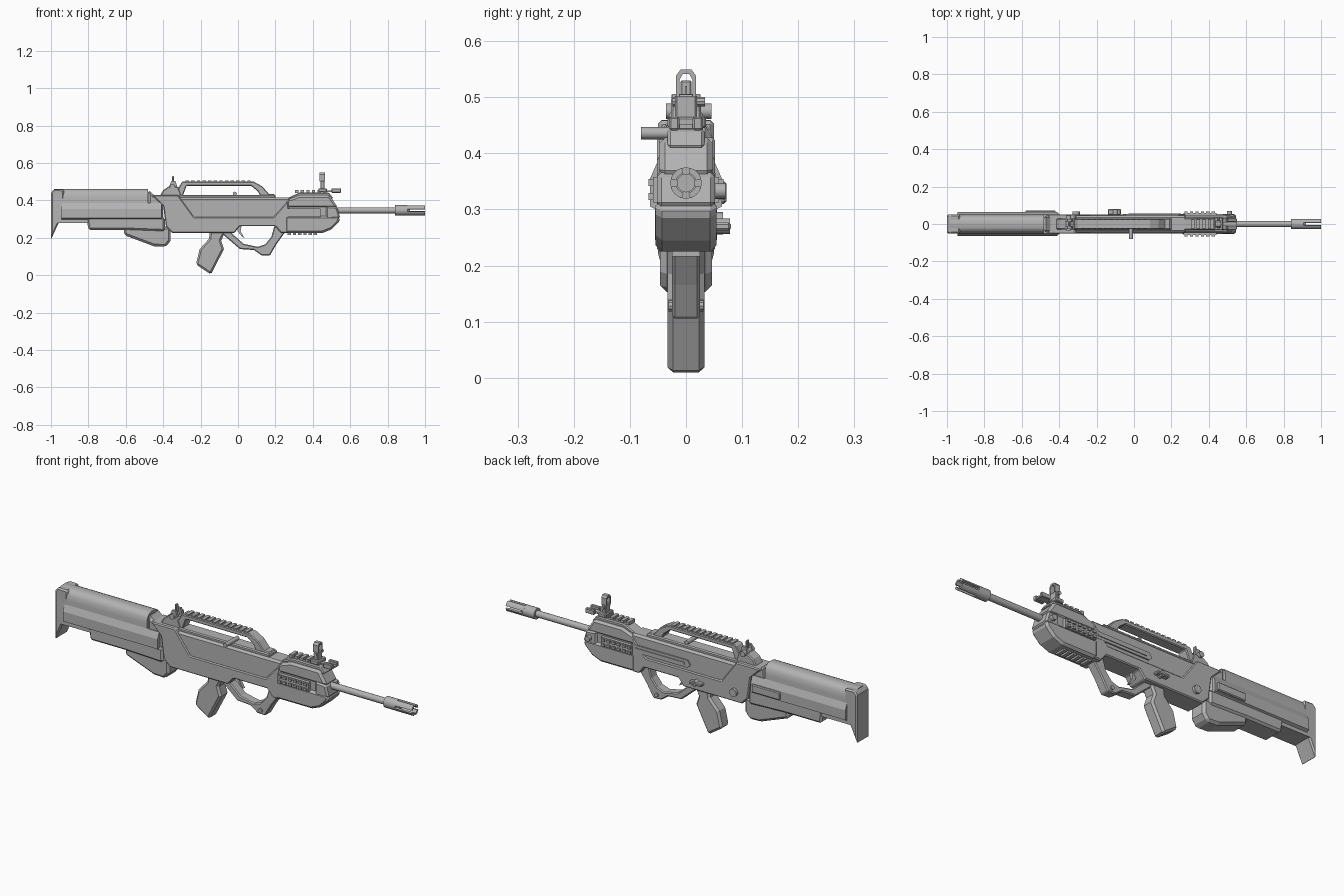
import bpy, bmesh, math
from mathutils import Vector

grey = bpy.data.materials.new("gunmetal_grey")
grey.diffuse_color = (0.45, 0.45, 0.45, 1)


def prism(name, pts, a, b, axis="y", bevel=0.0, smooth=False):
    """Extrude an outline from a to b: axis y takes (x, z), x takes (y, z), z takes (x, y)."""
    place = {"y": lambda p, d: (p[0], d, p[1]),
             "x": lambda p, d: (d, p[0], p[1]),
             "z": lambda p, d: (p[0], p[1], d)}[axis]
    bm = bmesh.new()
    lo = [bm.verts.new(place(p, a)) for p in pts]
    hi = [bm.verts.new(place(p, b)) for p in pts]
    n = len(pts)
    bm.faces.new(lo)
    bm.faces.new(hi[::-1])
    for i in range(n):
        bm.faces.new((lo[i], hi[i], hi[(i + 1) % n], lo[(i + 1) % n]))
    bmesh.ops.recalc_face_normals(bm, faces=bm.faces)
    me = bpy.data.meshes.new(name)
    bm.to_mesh(me)
    bm.free()
    me.materials.append(grey)
    ob = bpy.data.objects.new(name, me)
    bpy.context.collection.objects.link(ob)
    if bevel:
        m = ob.modifiers.new("edge_chamfer", "BEVEL")
        m.width, m.segments, m.limit_method = bevel, 1, "ANGLE"
        m.angle_limit = math.radians(50)
    if smooth:
        bpy.context.view_layer.objects.active = ob
        ob.select_set(True)
        bpy.ops.object.shade_smooth_by_angle(angle=math.radians(35))
        ob.select_set(False)
    return ob


def box(name, x, y, z, bevel=0.0):
    return prism(name, [(x[0], z[0]), (x[1], z[0]), (x[1], z[1]), (x[0], z[1])], y[0], y[1], "y", bevel)


def rod(name, c, r, a, b, axis="x", n=20):
    pts = [(c[0] + r * math.cos(2 * math.pi * i / n), c[1] + r * math.sin(2 * math.pi * i / n)) for i in range(n)]
    return prism(name, pts, a, b, axis, 0, True)


def mirrored(half):
    """Close a half section given as (y, z) from bottom to top."""
    return half + [(-y, z) for y, z in reversed(half)]


# Stock: rounded comb, wider lower shell, hooked butt
prism("stock_comb", mirrored([(.05, .28), (.05, .41), (.046, .435), (.036, .452), (.02, .46)]),
      -.985, -.48, "x", 0, True)
prism("stock_nose", [(-.48, .28), (-.40, .28), (-.40, .40), (-.45, .43), (-.48, .458)], -.046, .046, "y", .012)
prism("butt", [(-1, .19), (-.952, .295), (-.93, .30), (-.93, .458), (-.985, .46), (-1, .44)], -.05, .05, "y", .007)
prism("stock_shell", mirrored([(.05, .298), (.064, .305), (.064, .355), (.05, .387)]), -.945, -.41, "x")
prism("stock_keel", [(-.81, .31), (-.80, .243), (-.60, .243), (-.39, .235), (-.39, .31)], -.055, .055, "y", .01)
box("stock_side_plate", (-.58, -.42), (.06, .072), (.31, .35), .004)

# Magazine well under the stock
prism("magazine", [(-.61, .26), (-.61, .215), (-.45, .155), (-.385, .152), (-.36, .185), (-.36, .26)],
      -.046, .046, "y", .012)

# Receiver with sunken side panel
prism("receiver_rear", [(-.46, .428), (-.40, .37), (-.385, .26), (-.35, .225), (-.02, .225), (.01, .262),
                        (.20, .262), (.23, .225), (.27, .225), (.27, .40), (.19, .312), (-.235, .312),
                        (-.32, .428)], -.052, .052, "y", .005)
prism("receiver_panel", [(-.33, .30), (.28, .30), (.28, .416), (-.33, .416)], -.046, .046, "y", .01)
box("receiver_top", (-.32, .2), (-.033, .033), (.41, .43), .005)

# Far side slot cover and controls
prism("bolt_slot_frame", [(-.06, .343), (-.045, .328), (.27, .328), (.28, .343), (.27, .365), (-.045, .365)],
      .045, .053, "y")
box("bolt_slot_bar", (-.03, .25), (.05, .057), (.341, .352))
for i, (x, z, r, y) in enumerate([(-.31, .275, .02, .066), (-.10, .27, .014, .078), (.51, .333, .014, .07)]):
    rod(f"side_pin_{i}", (x, z), r, .03, y, "y", 12)
box("selector_lever", (-.14, -.07), (.05, .08), (.262, .277), .004)

# Charging handle on the near side
rod("charging_handle", (-.017, .436), .011, -.08, .02, "y", 12)

# Fore-end: upper shroud, core, lower round hand guard
prism("fore_end_upper", [(.25, .36), (.535, .36), (.49, .428), (.33, .428), (.25, .40)], -.048, .048, "y", .011)
prism("fore_end_core", [(.25, .29), (.52, .29), (.52, .37), (.25, .37)], -.042, .042)
prism("hand_guard", [(.25, .225), (.45, .225), (.50, .245), (.54, .285), (.547, .308), (.53, .318), (.25, .318)],
      -.054, .054, "y", .011)
prism("fore_end_top", [(.26, .41), (.33, .443), (.485, .443), (.51, .41)], -.033, .033, "y", .005)
prism("fore_end_nose", [(.47, .30), (.547, .305), (.53, .365), (.47, .37)], -.052, .052, "y", .008)

# Rails with evenly spaced teeth
for side in (-1, 1):
    a, b = sorted((side * .04, side * .059))
    box("side_rail", (.265, .44), (a, b), (.312, .358))
    a, b = sorted((side * .055, side * .067))
    for k in range(6):
        for z in (.317, .342):
            box("side_rail_tooth", (.27 + k * .029, .287 + k * .029), (a, b), (z, z + .012))
for k in range(6):
    box("bottom_rail_tooth", (.265 + k * .028, .283 + k * .028), (-.025, .025), (.216, .228))
    box("front_rail_tooth", (.305 + k * .03, .323 + k * .03), (-.024, .024), (.44, .456))
for k in range(12):
    box("handle_rail_tooth", (-.28 + k * .03, -.262 + k * .03), (-.024, .024), (.496, .506))

# Carrying handle
prism("carry_handle", [(-.34, .425), (-.30, .50), (.085, .50), (.13, .475), (.165, .435), (.195, .435), (.195, .415),
                       (.125, .415), (.105, .45), (.07, .478), (-.275, .478), (-.295, .425)],
      -.027, .027, "y", .004)

# Rear sight
prism("rear_sight_base", [(-.42, .42), (-.40, .455), (-.37, .475), (-.32, .475), (-.30, .42)], -.03, .03, "y", .005)
for y in (-.026, .014):
    prism("rear_sight_ear", [(-.375, .46), (-.355, .505), (-.335, .505), (-.32, .46)], y, y + .012)
rod("rear_sight_knob", (-.35, .475), .014, -.036, .045, "y", 12)
box("rear_sight_post", (-.352, -.342), (-.01, .01), (.47, .53), .003)

# Front sight: clamp, stem, hood and pin
box("front_sight_clamp", (.43, .475), (-.033, .036), (.445, .465), .004)
box("front_sight_stem", (.44, .463), (-.02, .02), (.46, .505), .004)
prism("front_sight_hood", [(-.018, .50), (-.018, .538), (-.010, .549), (.010, .549), (.018, .538), (.018, .50),
                           (.012, .50), (.012, .530), (.006, .541), (-.006, .541), (-.012, .530), (-.012, .50)],
      .437, .466, "x")
box("front_sight_pin", (.449, .454), (-.002, .002), (.50, .52))
rod("front_sight_screw", (.452, .492), .009, -.024, .034, "y", 10)
box("front_clip", (.475, .55), (-.012, .012), (.444, .452))
for side in (-1, 1):
    a, b = sorted((side * .012, side * .03))
    box("front_clip_jaw", (.50, .55), (a, b), (.441, .465), .003)

# Barrel and slotted muzzle
rod("barrel", (0, .347), .0165, .45, .92)
rod("muzzle_collar", (0, .347), .028, .84, .905)
for q in range(4):
    mid = math.pi / 4 + q * math.pi / 2
    arc = [mid + math.radians(t) for t in (-30, -15, 0, 15, 30)]
    pts = [(.028 * math.cos(t), .347 + .028 * math.sin(t)) for t in arc]
    pts += [(.018 * math.cos(t), .347 + .018 * math.sin(t)) for t in reversed(arc)]
    prism("muzzle_prong", pts, .90, 1.0, "x", 0, True)

# Pistol grip, trigger and guard
prism("pistol_grip", [(-.15, .24), (-.065, .24), (-.09, .185), (-.075, .14), (-.145, .004), (-.225, .058),
                      (-.205, .14), (-.155, .195)], -.033, .033, "y", .010)
prism("trigger", [(-.01, .27), (.02, .27), (.014, .235), (.034, .20), (.022, .205), (-.002, .235)], -.008, .008)
prism("trigger_guard", [(-.10, .235), (.01, .14), (.085, .135), (.125, .107), (.17, .105), (.205, .165), (.255, .235),
                        (.195, .265), (.178, .205), (.145, .165), (.105, .152), (.03, .168), (-.045, .235)],
      -.025, .025, "y", .005)
rod("guard_pin", (.147, .128), .010, -.031, .031, "y", 10)
